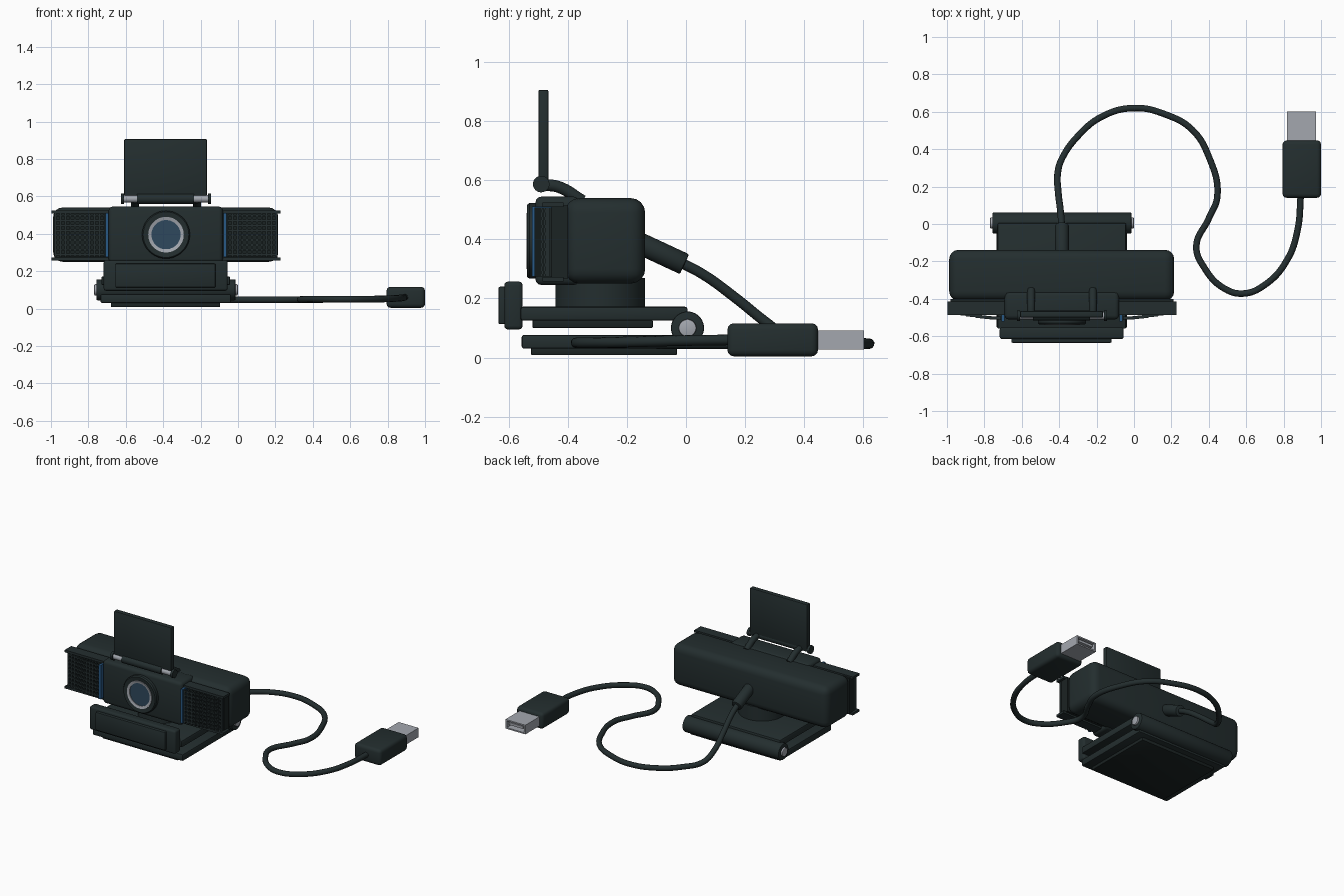
import bpy, bmesh, math
from mathutils import Vector, Matrix

if "Cube" in bpy.data.objects:
    bpy.data.objects.remove(bpy.data.objects["Cube"])

CX = -0.385  # centre line of the camera


def material(name, rgb):
    m = bpy.data.materials.new(name)
    m.diffuse_color = (*rgb, 1)
    m.use_nodes = True
    m.node_tree.nodes["Principled BSDF"].inputs["Base Color"].default_value = m.diffuse_color
    return m


DARK = material("charcoal plastic", (0.017, 0.027, 0.028))
BLACK = material("black rubber", (0.011, 0.017, 0.017))
SILVER = material("silver metal", (0.37, 0.39, 0.43))
LENS = material("lens blue", (0.028, 0.066, 0.11))
BLUE = material("accent blue", (0.022, 0.10, 0.24))


def finish(name, bm, mat):
    bmesh.ops.recalc_face_normals(bm, faces=bm.faces)
    me = bpy.data.meshes.new(name)
    bm.to_mesh(me)
    bm.free()
    me.materials.append(mat)
    ob = bpy.data.objects.new(name, me)
    bpy.context.collection.objects.link(ob)
    bpy.ops.object.select_all(action='DESELECT')
    ob.select_set(True)
    bpy.context.view_layer.objects.active = ob
    bpy.ops.object.shade_smooth_by_angle(angle=math.radians(35))
    return ob


def add_box(bm, x, y, z):
    c = Vector((sum(x) / 2, sum(y) / 2, sum(z) / 2))
    s = (x[1] - x[0], y[1] - y[0], z[1] - z[0])
    bmesh.ops.create_cube(bm, size=1, matrix=Matrix.Translation(c) @ Matrix.Diagonal((*s, 1)))


def box(name, x, y, z, mat=DARK, bevel=0.0, seg=3):
    bm = bmesh.new()
    add_box(bm, x, y, z)
    if bevel:
        bmesh.ops.bevel(bm, geom=bm.edges[:], offset=bevel, segments=seg,
                        profile=0.5, affect='EDGES')
    return finish(name, bm, mat)


def rod(name, a, b, r, mat=DARK, bevel=0.0, n=40):
    a, b = Vector(a), Vector(b)
    d = b - a
    bm = bmesh.new()
    m = Matrix.Translation((a + b) / 2) @ d.to_track_quat('Z', 'Y').to_matrix().to_4x4()
    bmesh.ops.create_cone(bm, cap_ends=True, segments=n, radius1=r, radius2=r,
                          depth=d.length, matrix=m)
    if bevel:
        rims = [e for e in bm.edges if any(len(f.verts) > 4 for f in e.link_faces)]
        bmesh.ops.bevel(bm, geom=rims, offset=bevel, segments=2, profile=0.5, affect='EDGES')
    return finish(name, bm, mat)


def ring(name, profile, z, mat, n=48):
    """Closed (radius, y) profile turned around the lens axis."""
    bm = bmesh.new()
    loops = []
    for i in range(n):
        t = 2 * math.pi * i / n
        loops.append([bm.verts.new((CX + r * math.cos(t), y, z + r * math.sin(t)))
                      for r, y in profile])
    k = len(profile)
    for i in range(n):
        p, q = loops[i], loops[(i + 1) % n]
        for j in range(k):
            bm.faces.new((p[j], p[(j + 1) % k], q[(j + 1) % k], q[j]))
    return finish(name, bm, mat)


def tube(name, pts, r, mat=DARK):
    cu = bpy.data.curves.new(name, 'CURVE')
    cu.dimensions = '3D'
    cu.bevel_depth, cu.bevel_resolution, cu.resolution_u = r, 3, 8
    cu.use_fill_caps = True
    sp = cu.splines.new('BEZIER')
    sp.bezier_points.add(len(pts) - 1)
    for bp, p in zip(sp.bezier_points, pts):
        bp.co = p
        bp.handle_left_type = bp.handle_right_type = 'AUTO'
    cu.materials.append(mat)
    ob = bpy.data.objects.new(name, cu)
    bpy.context.collection.objects.link(ob)
    bpy.ops.object.select_all(action='DESELECT')
    ob.select_set(True)
    bpy.context.view_layer.objects.active = ob
    bpy.ops.object.convert(target='MESH')
    bpy.ops.object.shade_smooth_by_angle(angle=math.radians(50))


def span(s, a, b):
    """x range at distances a..b from the centre line on side s."""
    return tuple(sorted((CX + s * a, CX + s * b)))


# Camera housing and centre panel
box("camera_body", (-0.988, 0.215), (-0.41, -0.138), (0.25, 0.54), bevel=0.05, seg=4)
box("centre_panel", (-0.692, -0.08), (-0.51, -0.36), (0.245, 0.545), bevel=0.022)

# Lens
LZ = 0.395
ring("lens_housing", [(0.09, -0.50), (0.09, -0.533), (0.122, -0.538), (0.128, -0.53), (0.128, -0.50)], LZ, DARK)
ring("lens_ring", [(0.078, -0.50), (0.078, -0.535), (0.095, -0.539), (0.095, -0.50)], LZ, SILVER)
rod("lens_glass", (CX, -0.505, LZ), (CX, -0.53, LZ), 0.08, LENS, n=48)

# Speaker wings on both sides
for s, side in ((-1, "left"), (1, "right")):
    box(side + "_wing_back", span(s, 0.30, 0.595), (-0.455, -0.40), (0.268, 0.515), BLACK)
    for z, lv in ((0.517, "upper"), (0.265, "lower")):
        box(f"{side}_{lv}_lip", span(s, 0.30, 0.612), (-0.486, -0.415), (z - 0.008, z + 0.008))
    box(side + "_accent_strip", span(s, 0.308, 0.324), (-0.522, -0.44), (0.275, 0.512), BLUE)
    # Grille bars follow a gently curved front
    bm = bmesh.new()
    xs = [0.33 + 0.026 * i for i in range(11)]
    front = [-0.513 + 0.035 * ((d - 0.33) / 0.26) ** 1.5 for d in xs]
    for d, y in zip(xs, front):
        add_box(bm, span(s, d - 0.005, d + 0.005), (y, y + 0.018), (0.275, 0.508))
    for k in range(9):
        z = 0.288 + 0.026 * k
        for i in range(10):
            y = (front[i] + front[i + 1]) / 2
            add_box(bm, span(s, xs[i], xs[i + 1]), (y + 0.001, y + 0.017), (z - 0.005, z + 0.005))
    finish(side + "_grille", bm, DARK)
    # Solid core behind the grille
    box(side + "_grille_core", span(s, 0.32, 0.57), (-0.468, -0.44), (0.275, 0.508), BLACK)

# Privacy cover with hinge
box("privacy_cover", (-0.609, -0.166), (-0.50, -0.465), (0.575, 0.906), bevel=0.006, seg=2)
rod("cover_hinge", (-0.54, -0.49, 0.587), (-0.235, -0.49, 0.587), 0.027)
for s, side in ((-1, "left"), (1, "right")):
    x = lambda d: CX + s * d
    rod(side + "_hinge_pin", (x(0.15), -0.49, 0.587), (x(0.226), -0.49, 0.587), 0.02, SILVER, n=24)
    rod(side + "_hinge_end", (x(0.224), -0.49, 0.587), (x(0.241), -0.49, 0.587), 0.028, n=24)
    tube(side + "_hinge_arm", [(x(0.165), -0.48, 0.585), (x(0.165), -0.43, 0.577),
                               (x(0.165), -0.35, 0.53)], 0.021)

# Stand: column, upper jaw, front grip, lower jaw
rod("stand_column", (CX, -0.29, 0.16), (CX, -0.29, 0.27), 0.152, n=56)
box("upper_plate", (-0.73, -0.042), (-0.56, 0.005), (0.125, 0.172), bevel=0.008, seg=2)
box("upper_pad", (-0.68, -0.095), (-0.52, -0.112), (0.10, 0.127), BLACK, 0.005, 2)
box("front_grip", (-0.718, -0.055), (-0.615, -0.553), (0.095, 0.257), bevel=0.013)
box("front_grip_pad", (-0.656, -0.12), (-0.635, -0.605), (0.113, 0.24), bevel=0.006, seg=2)
box("lower_plate", (-0.735, -0.037), (-0.556, 0.01), (0.03, 0.077), bevel=0.008, seg=2)
box("lower_pad", (-0.68, -0.095), (-0.525, -0.03), (0.008, 0.032), BLACK, 0.005, 2)
rod("stand_hinge", (-0.757, 0.005, 0.1), (-0.013, 0.005, 0.1), 0.056, bevel=0.006)
for s, side in ((-1, "left"), (1, "right")):
    rod(side + "_hinge_cap", (CX + s * 0.36, 0.005, 0.1), (CX + s * 0.384, 0.005, 0.1),
        0.03, SILVER, 0.005, 28)

# Cable with strain relief
rod("strain_relief", (CX, -0.16, 0.388), (CX, -0.005, 0.316), 0.037, bevel=0.006, n=28)
tube("cable", [(CX, -0.03, 0.328), (-0.392, 0.06, 0.28), (-0.405, 0.17, 0.20), (-0.408, 0.27, 0.12),
               (-0.385, 0.35, 0.065), (-0.30, 0.47, 0.05), (-0.17, 0.575, 0.048), (0, 0.62, 0.047),
               (0.17, 0.585, 0.047), (0.31, 0.505, 0.047), (0.40, 0.36, 0.047), (0.446, 0.15, 0.047),
               (0.40, 0.03, 0.047), (0.333, -0.12, 0.048), (0.38, -0.24, 0.05), (0.475, -0.34, 0.05),
               (0.58, -0.372, 0.05), (0.70, -0.325, 0.05), (0.82, -0.19, 0.053),
               (0.875, -0.03, 0.057), (0.892, 0.16, 0.06)], 0.018)

# Cable plug with hollow metal shell
box("plug_body", (0.794, 1.0), (0.14, 0.447), (0.004, 0.116), bevel=0.022)
box("plug_base", (0.82, 0.97), (0.43, 0.50), (0.03, 0.09), SILVER)
bm = bmesh.new()
for x in ((0.818, 0.829), (0.961, 0.972)):
    add_box(bm, x, (0.44, 0.602), (0.028, 0.092))
for z in ((0.028, 0.037), (0.083, 0.092)):
    add_box(bm, (0.829, 0.961), (0.44, 0.602), z)
finish("plug_shell", bm, SILVER)
box("plug_tongue", (0.84, 0.95), (0.49, 0.595), (0.057, 0.074), SILVER)
